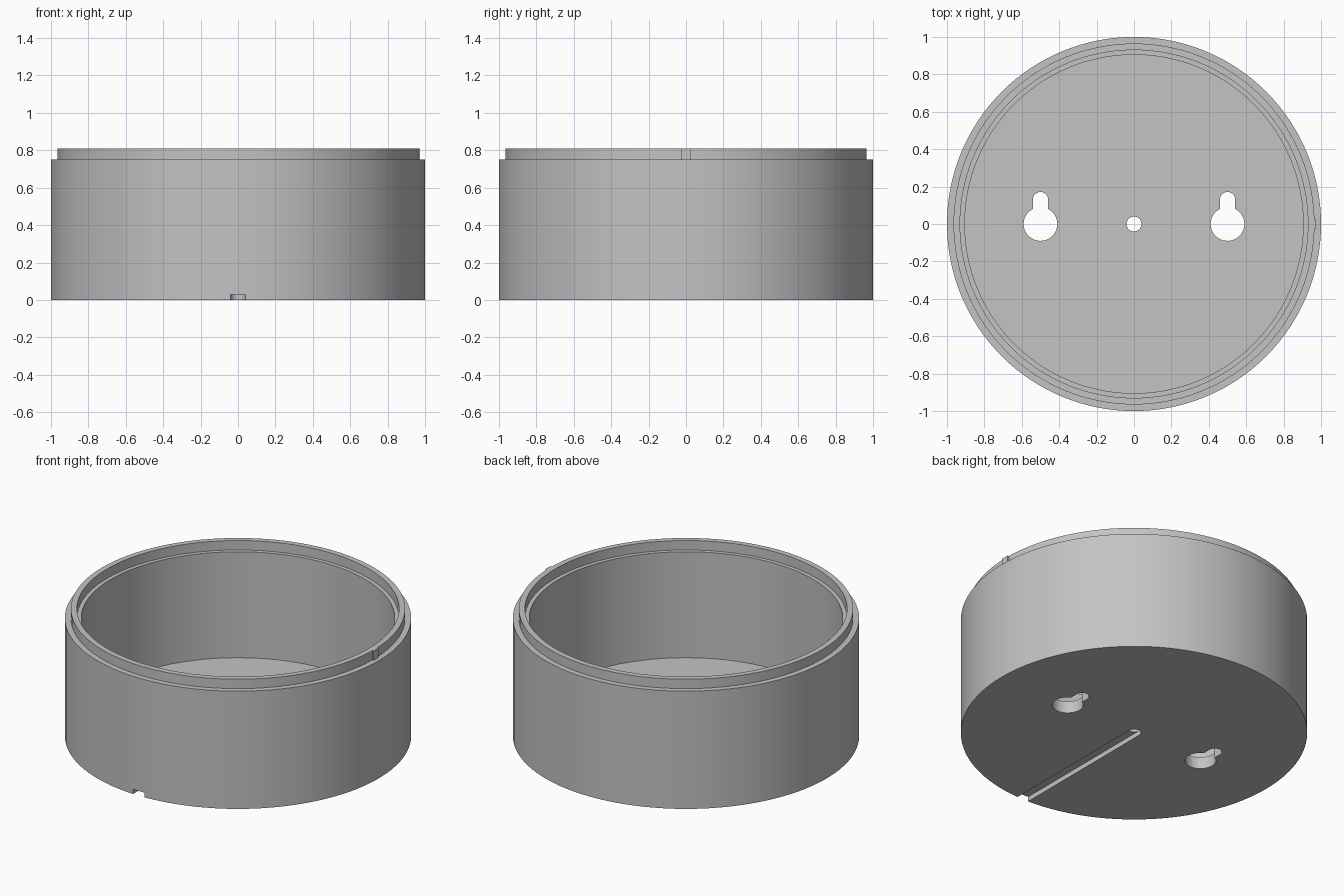
import bpy
import bmesh
from math import pi, cos, sin, radians
from mathutils import Vector

cube = bpy.data.objects.get("Cube")
if cube:
    bpy.data.objects.remove(cube, do_unlink=True)

SIDES = 128
FLOOR = 0.075
LEDGE = 0.75
TOP = 0.81

grey = bpy.data.materials.new("plain grey")
grey.use_nodes = True
colour = (0.55, 0.55, 0.55, 1)
grey.diffuse_color = colour
grey.node_tree.nodes["Principled BSDF"].inputs["Base Color"].default_value = colour


def finish(name, bm):
    bmesh.ops.recalc_face_normals(bm, faces=bm.faces)
    mesh = bpy.data.meshes.new(name)
    bm.to_mesh(mesh)
    bm.free()
    mesh.materials.append(grey)
    obj = bpy.data.objects.new(name, mesh)
    bpy.context.collection.objects.link(obj)
    return obj


def lathe(name, profile):
    bm = bmesh.new()
    rings = []
    for r, z in profile:
        rings.append([bm.verts.new((r * cos(2 * pi * i / SIDES), r * sin(2 * pi * i / SIDES), z))
                      for i in range(SIDES)])
    for a, b in zip(rings, rings[1:]):
        for i in range(SIDES):
            j = (i + 1) % SIDES
            bm.faces.new((a[i], a[j], b[j], b[i]))
    bm.faces.new(rings[0])
    bm.faces.new(rings[-1])
    return finish(name, bm)


def prism(name, outline, low, high):
    bm = bmesh.new()
    face = bm.faces.new([bm.verts.new((x, y, low)) for x, y in outline])
    new = bmesh.ops.extrude_face_region(bm, geom=[face])["geom"]
    bmesh.ops.translate(bm, vec=Vector((0, 0, high - low)),
                        verts=[v for v in new if isinstance(v, bmesh.types.BMVert)])
    return finish(name, bm)


def arc(cx, cy, r, start, end, steps):
    angles = [radians(start + (end - start) * i / steps) for i in range(steps + 1)]
    return [(cx + r * cos(a), cy + r * sin(a)) for a in angles]


def keyhole(cx):
    # Round entry with a narrower rounded slot above it
    return arc(cx, 0, 0.09, 117, 423, 40) + arc(cx, 0.13, 0.041, 0, 180, 16)


def cut(target, cutter):
    cutter.hide_render = True
    mod = target.modifiers.new("cut", "BOOLEAN")
    mod.operation = "DIFFERENCE"
    mod.solver = "EXACT"
    mod.object = cutter
    bpy.context.view_layer.objects.active = target
    bpy.ops.object.modifier_apply(modifier=mod.name)
    bpy.data.objects.remove(cutter, do_unlink=True)


# Round box with outer shoulder, raised rim, inner ledge and floor
housing = lathe("round_housing", [
    (1, 0), (1, LEDGE), (0.965, LEDGE), (0.965, TOP),
    (0.93, TOP), (0.93, LEDGE), (0.905, LEDGE), (0.905, FLOOR)])

# Hanging holes, cable hole and cable groove under the floor
for side in (-1, 1):
    cut(housing, prism("keyhole_cutter", keyhole(0.5 * side), -0.1, 0.2))
cut(housing, prism("cable_hole_cutter", arc(0, 0, 0.04, 0, 350, 35), -0.1, 0.2))
cut(housing, prism("groove_cutter",
                   [(-0.04, 0), (-0.04, -1.1), (0.04, -1.1), (0.04, 0)], -0.1, 0.03))

# Small locating tab on the rim
tab = prism("locating_tab", [(0.95, -0.025), (0.974, -0.025), (0.974, 0.025), (0.95, 0.025)],
            LEDGE, TOP)

bpy.ops.object.select_all(action="DESELECT")
housing.select_set(True)
bpy.context.view_layer.objects.active = housing
bpy.ops.object.shade_smooth_by_angle(angle=radians(30))
